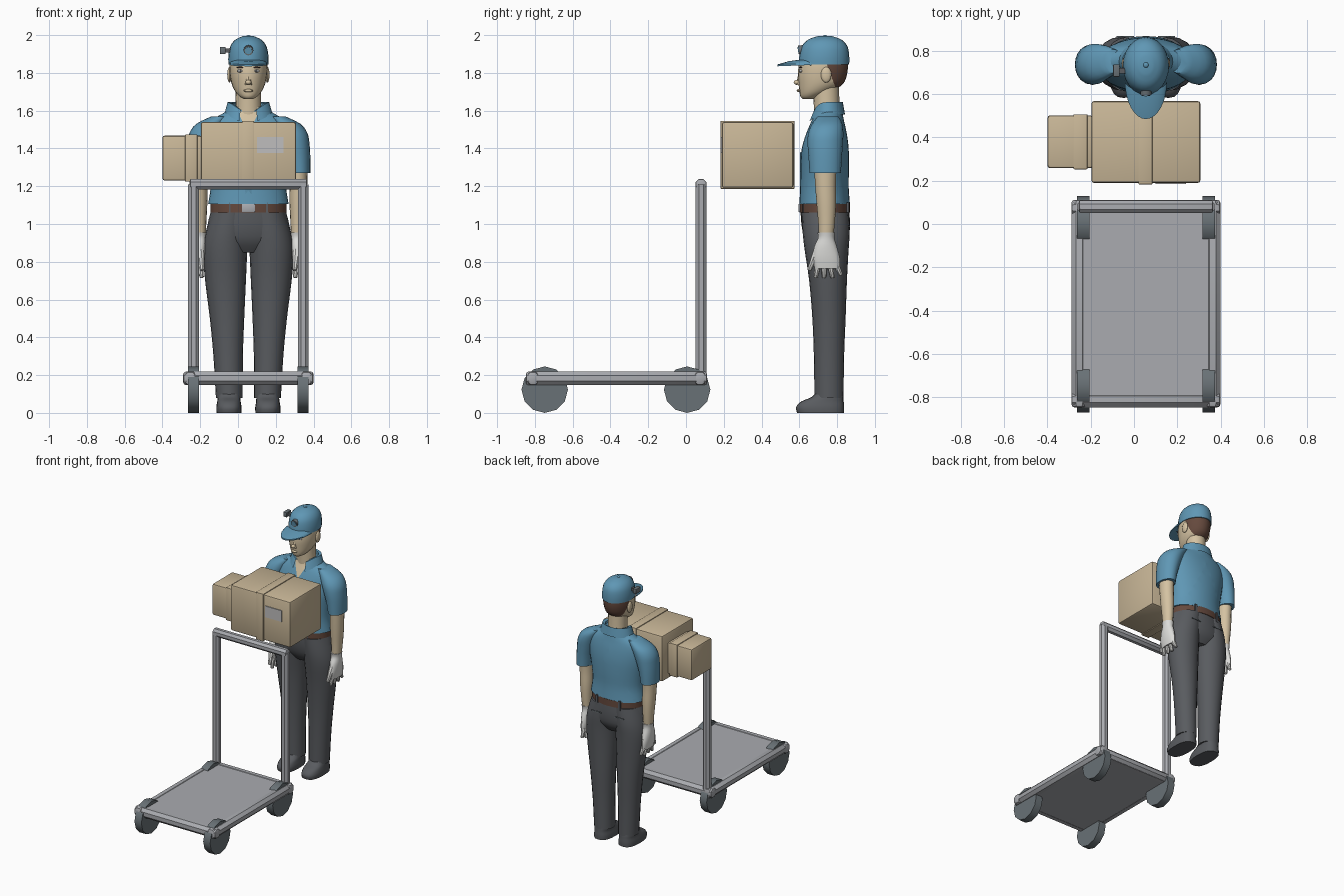
import bpy, bmesh, math
from mathutils import Vector, Matrix

PX = 0.055  # centre line of the worker


def mat(name, rgb):
    m = bpy.data.materials.new(name)
    m.diffuse_color = (*rgb, 1)
    return m


BLUE = mat("shirt blue", (0.115, 0.31, 0.46))
SKIN = mat("skin", (0.66, 0.54, 0.36))
DARK = mat("trouser grey", (0.10, 0.106, 0.116))
BROWN = mat("brown", (0.13, 0.067, 0.047))
CARD = mat("cardboard", (0.58, 0.47, 0.31))
METAL = mat("metal grey", (0.40, 0.41, 0.435))
WHEEL = mat("rubber grey", (0.14, 0.165, 0.18))
WHITE = mat("glove white", (0.72, 0.72, 0.70))
LABEL = mat("label grey", (0.52, 0.51, 0.51))


def finish(bm, name, mats, smooth=True, angle=40):
    bmesh.ops.recalc_face_normals(bm, faces=bm.faces)
    me = bpy.data.meshes.new(name)
    bm.to_mesh(me)
    bm.free()
    ob = bpy.data.objects.new(name, me)
    bpy.context.collection.objects.link(ob)
    for m in mats if isinstance(mats, list) else [mats]:
        me.materials.append(m)
    if smooth:
        bpy.ops.object.select_all(action='DESELECT')
        ob.select_set(True)
        bpy.context.view_layer.objects.active = ob
        bpy.ops.object.shade_smooth_by_angle(angle=math.radians(angle))
    return ob


def refine(rings, steps=3):
    """Catmull-Rom interpolation between cross-sections."""
    out = []
    for i in range(len(rings) - 1):
        a, b, c, d = (rings[max(0, min(len(rings) - 1, i + k))] for k in (-1, 0, 1, 2))
        for s in range(steps):
            t = s / steps
            out.append([0.5 * (2 * q + (r - p) * t + (2 * p - 5 * q + 4 * r - w) * t * t
                               + (3 * q - p - 3 * r + w) * t ** 3)
                        for p, q, r, w in zip(a, b, c, d)])
    return out + [list(rings[-1])]


def loft_bm(rings, side=1, n=20, power=2.0, steps=3):
    """Rings are (z, offset from centre line, y, x radius, y radius)."""
    bm = bmesh.new()
    loops = []
    for z, cx, cy, rx, ry in refine(rings, steps):
        loop = []
        for i in range(n):
            a = 2 * math.pi * i / n
            c, s = math.cos(a), math.sin(a)
            loop.append(bm.verts.new((PX + side * cx + rx * math.copysign(abs(c) ** (2 / power), c),
                                      cy + ry * math.copysign(abs(s) ** (2 / power), s), z)))
        loops.append(loop)
    for lo, hi in zip(loops, loops[1:]):
        for i in range(n):
            bm.faces.new((lo[i], lo[(i + 1) % n], hi[(i + 1) % n], hi[i]))
    bm.faces.new(loops[0])
    bm.faces.new(loops[-1])
    return bm


def loft(name, rings, m, **kw):
    return finish(loft_bm(rings, **kw), name, m)


def box(name, lo, hi, m, bevel=0.0):
    bm = bmesh.new()
    bmesh.ops.create_cube(bm, size=1)
    for v in bm.verts:
        v.co = [(l + h) / 2 + c * (h - l) for l, h, c in zip(lo, hi, v.co)]
    if bevel:
        bmesh.ops.bevel(bm, geom=bm.edges[:], offset=bevel, segments=2, profile=0.5, affect='EDGES')
    return finish(bm, name, m, smooth=bevel > 0)


def rod(name, a, b, r1, m, r2=None, n=8, bevel=0.0, turn=0.0, smooth=True):
    a, b = Vector(a), Vector(b)
    bm = bmesh.new()
    rot = (b - a).to_track_quat('Z', 'Y').to_matrix().to_4x4()
    bmesh.ops.create_cone(bm, cap_ends=True, segments=n, radius1=r1, radius2=r1 if r2 is None else r2,
                          depth=(b - a).length,
                          matrix=Matrix.Translation((a + b) / 2) @ rot @ Matrix.Rotation(turn, 4, 'Z'))
    if bevel:
        ends = [e for e in bm.edges if any(len(f.verts) > 4 for f in e.link_faces)]
        bmesh.ops.bevel(bm, geom=ends, offset=bevel, segments=2, profile=0.5, affect='EDGES')
    return finish(bm, name, m, smooth)


def ball(name, c, r, m):
    bm = bmesh.new()
    bmesh.ops.create_uvsphere(bm, u_segments=12, v_segments=8, radius=1,
                              matrix=Matrix.Translation(c) @ Matrix.Diagonal((*r, 1)))
    return finish(bm, name, m)


# ---- trolley ----
box("deck_plate", (-0.27, -0.828, 0.148), (0.375, 0.092, 0.216), METAL)
for x in (-0.253, 0.363):
    rod("deck_side_rail", (x, -0.848, 0.183), (x, 0.112, 0.183), 0.039, METAL, bevel=0.015, turn=math.pi / 8)
    rod("handle_post", (x + (0.018 if x < 0 else -0.018), 0.08, 0.2), (x + (0.018 if x < 0 else -0.018), 0.08, 1.21),
        0.031, METAL, turn=math.pi / 8)
    wx = -0.235 if x < 0 else 0.345
    for y in (-0.748, 0.006):
        rod("wheel", (wx - 0.029, y, 0.123), (wx + 0.029, y, 0.123), 0.123, WHEEL, n=12)
for y in (-0.811, 0.075):
    rod("deck_end_rail", (-0.29, y, 0.183), (0.4, y, 0.183), 0.039, METAL, bevel=0.015, turn=math.pi / 8)
rod("handle_bar", (-0.255, 0.08, 1.21), (0.365, 0.08, 1.21), 0.031, METAL, bevel=0.008, turn=math.pi / 8)

# ---- parcels ----
box("large_box", (-0.197, 0.19, 1.192), (0.307, 0.568, 1.54), CARD, 0.012)
box("large_box_tape", (0.02, 0.183, 1.186), (0.085, 0.574, 1.546), CARD, 0.004)
box("address_label", (0.1, 0.184, 1.375), (0.24, 0.192, 1.46), LABEL)
box("small_box", (-0.4, 0.258, 1.23), (-0.19, 0.502, 1.468), CARD, 0.012)
box("small_box_tape", (-0.28, 0.253, 1.224), (-0.215, 0.507, 1.474), CARD, 0.004)

# ---- trousers, shoes, arms, gloves: mirrored pairs ----
for s, side in ((-1, "left"), (1, "right")):
    loft(side + "_leg", [(0.08, 0.101, 0.757, 0.071, 0.077), (0.3, 0.107, 0.757, 0.078, 0.08),
                         (0.5, 0.113, 0.757, 0.091, 0.088), (0.7, 0.121, 0.752, 0.108, 0.1),
                         (0.85, 0.123, 0.745, 0.117, 0.115), (0.95, 0.113, 0.742, 0.115, 0.124),
                         (1.06, 0.09, 0.737, 0.105, 0.125)], DARK, side=s)
    loft(side + "_shoe", [(0, 0.103, 0.712, 0.066, 0.124), (0.03, 0.103, 0.71, 0.067, 0.127),
                          (0.06, 0.103, 0.722, 0.062, 0.113), (0.085, 0.102, 0.75, 0.06, 0.083),
                          (0.12, 0.101, 0.76, 0.056, 0.066)], DARK, side=s, power=2.6)
    loft(side + "_sleeve", [(1.27, 0.27, 0.737, 0.058, 0.083), (1.35, 0.263, 0.737, 0.065, 0.088),
                            (1.42, 0.25, 0.737, 0.074, 0.093), (1.48, 0.233, 0.74, 0.08, 0.093),
                            (1.53, 0.203, 0.747, 0.073, 0.08), (1.57, 0.15, 0.752, 0.045, 0.055)], BLUE, side=s)
    loft(side + "_arm", [(0.93, 0.258, 0.742, 0.032, 0.038), (1.02, 0.26, 0.744, 0.038, 0.045),
                         (1.12, 0.262, 0.742, 0.045, 0.052), (1.22, 0.265, 0.738, 0.047, 0.055),
                         (1.33, 0.266, 0.738, 0.05, 0.062)], SKIN, side=s, n=16)
    loft(side + "_glove", [(0.765, 0.257, 0.748, 0.019, 0.066), (0.82, 0.257, 0.742, 0.029, 0.072),
                           (0.88, 0.257, 0.739, 0.034, 0.06), (0.925, 0.257, 0.742, 0.034, 0.043),
                           (0.955, 0.257, 0.742, 0.038, 0.046)], WHITE, side=s, n=16)
    hx = PX + s * 0.255
    for k in range(4):
        y = 0.70 + 0.031 * k
        rod(side + "_finger", (hx, y, 0.79), (hx - s * 0.008, y + 0.014 * (k - 1), 0.715 + 0.014 * (k == 3)),
            0.017, WHITE, r2=0.011, bevel=0.004)
    rod(side + "_thumb", (hx, 0.695, 0.86), (hx - s * 0.01, 0.652, 0.755), 0.022, WHITE, r2=0.012, bevel=0.004)
    # rear pocket slit and belt loops
    px = PX + s * 0.095
    box(side + "_pocket_slit", (px - 0.04, 0.845, 0.985), (px + 0.04, 0.868, 0.992), WHEEL)
    box(side + "_rear_loop", (px - 0.008, 0.83, 1.04), (px + 0.008, 0.863, 1.115), DARK)
    box(side + "_front_loop", (px - 0.008, 0.617, 1.04), (px + 0.008, 0.64, 1.115), DARK)

loft("trouser_hips", [(0.85, 0, 0.745, 0.12, 0.07), (0.91, 0, 0.745, 0.215, 0.112),
                      (0.99, 0, 0.74, 0.217, 0.128), (1.08, 0, 0.735, 0.195, 0.129)], DARK, n=28)
loft("belt", [(1.06, 0, 0.735, 0.201, 0.134), (1.11, 0, 0.735, 0.201, 0.134)], BROWN, n=28, steps=1)
box("belt_buckle", (PX - 0.035, 0.595, 1.063), (PX + 0.035, 0.61, 1.107), METAL, 0.004)

# ---- shirt with open neckline ----
bm = loft_bm([(1.105, 0, 0.734, 0.213, 0.134), (1.2, 0, 0.733, 0.2, 0.128), (1.3, 0, 0.735, 0.21, 0.128),
              (1.4, 0, 0.737, 0.228, 0.124), (1.48, 0, 0.744, 0.232, 0.107), (1.54, 0, 0.75, 0.212, 0.088),
              (1.585, 0, 0.755, 0.135, 0.074), (1.62, 0, 0.757, 0.09, 0.068)], n=32)
slope = 0.5
for s in (-1, 1):
    bmesh.ops.bisect_plane(bm, geom=bm.verts[:] + bm.edges[:] + bm.faces[:],
                           plane_co=(PX, 0, 1.48), plane_no=(s, 0, -slope))
for f in bm.faces:
    c = f.calc_center_median()
    if c.y < 0.75 and abs(c.x - PX) < slope * (c.z - 1.48):
        f.material_index = 1
finish(bm, "shirt_body", [BLUE, SKIN])
box("shirt_placket", (PX - 0.018, 0.604, 1.12), (PX + 0.018, 0.62, 1.38), BLUE, 0.003)

# collar: folded band with lower front points
bm = bmesh.new()
prev = None
for i in range(25):
    a = math.radians(-90 + 22 + (360 - 44) * i / 24)
    front = max(0, -math.sin(a)) ** 3
    row = [bm.verts.new((PX + rx * math.cos(a), cy + ry * math.sin(a), z)) for rx, ry, cy, z in
           ((0.128, 0.09 + 0.02 * front, 0.752, 1.58 - 0.045 * front), (0.11, 0.078, 0.752, 1.645 - 0.05 * front),
            (0.088, 0.07, 0.75, 1.64 - 0.05 * front), (0.085, 0.068, 0.75, 1.58))]
    if prev:
        for k in range(3):
            bm.faces.new((prev[k], row[k], row[k + 1], prev[k + 1]))
    prev = row
finish(bm, "shirt_collar", BLUE)

# ---- head ----
loft("neck", [(1.54, 0, 0.75, 0.075, 0.07), (1.62, 0, 0.745, 0.068, 0.068), (1.74, 0, 0.74, 0.068, 0.07)], SKIN)
bm = loft_bm([(1.662, 0, 0.648, 0.025, 0.03), (1.675, 0, 0.66, 0.046, 0.054), (1.70, 0, 0.685, 0.069, 0.084),
              (1.74, 0, 0.713, 0.088, 0.117), (1.79, 0, 0.722, 0.098, 0.13), (1.84, 0, 0.727, 0.101, 0.13),
              (1.89, 0, 0.73, 0.096, 0.122)], n=24)
normal = Vector((0, 0.16, 0.06))  # sloping hairline
bmesh.ops.bisect_plane(bm, geom=bm.verts[:] + bm.edges[:] + bm.faces[:],
                       plane_co=(0, 0.80, 1.70), plane_no=normal)
for f in bm.faces:
    if (f.calc_center_median() - Vector((0, 0.80, 1.70))).dot(normal) > 0:
        f.material_index = 1
finish(bm, "head", [SKIN, BROWN])
rod("nose", (PX, 0.603, 1.735), (PX, 0.606, 1.815), 0.021, SKIN, r2=0.007)
ball("nose_tip", (PX, 0.588, 1.75), (0.016, 0.018, 0.013), SKIN)
ball("lips", (PX, 0.598, 1.706), (0.026, 0.012, 0.008), SKIN)
for s in (-1, 1):
    ball("ear", (PX + s * 0.1, 0.742, 1.79), (0.012, 0.028, 0.042), SKIN)
    ball("eye", (PX + s * 0.042, 0.608, 1.81), (0.018, 0.009, 0.008), WHITE)
    ball("iris", (PX + s * 0.042, 0.602, 1.81), (0.007, 0.004, 0.007), DARK)
    ball("eyebrow", (PX + s * 0.042, 0.607, 1.829), (0.022, 0.009, 0.004), BROWN)

# ---- cap ----
loft("cap_crown", [(1.845, 0, 0.73, 0.106, 0.134), (1.89, 0, 0.732, 0.106, 0.132), (1.94, 0, 0.734, 0.096, 0.121),
                   (1.975, 0, 0.735, 0.07, 0.09), (1.994, 0, 0.735, 0.03, 0.04)], BLUE, n=24)
ball("cap_button", (PX, 0.735, 1.992), (0.013, 0.013, 0.008), BLUE)
bm = bmesh.new()
prev = None
for i in range(17):
    a = math.radians(-90 + 180 * i / 16)
    x, c = PX + 0.098 * math.sin(a), math.cos(a)
    row = [bm.verts.new((x, 0.665 - d * c, z + drop * c)) for d, z, drop in
           ((0.05, 1.852, 0.02), (0.12, 1.85, 0.012), (0.18, 1.85, -0.005),
            (0.18, 1.842, -0.007), (0.12, 1.84, 0.006), (0.05, 1.842, 0.01))]
    if prev:
        for k in range(6):
            j = (k + 1) % 6
            bm.faces.new((prev[k], row[k], row[j], prev[j]))
    prev = row
bmesh.ops.remove_doubles(bm, verts=bm.verts, dist=0.0005)
finish(bm, "cap_brim", BLUE)
rod("cap_badge_rim", (PX, 0.625, 1.922), (PX, 0.597, 1.918), 0.026, WHEEL, n=12)
rod("cap_badge", (PX, 0.62, 1.922), (PX, 0.593, 1.918), 0.019, BLUE, n=12)
box("cap_camera", (-0.096, 0.68, 1.9), (-0.066, 0.738, 1.937), WHEEL, 0.004)
box("cap_camera_mount", (-0.07, 0.695, 1.908), (-0.035, 0.722, 1.928), DARK)
